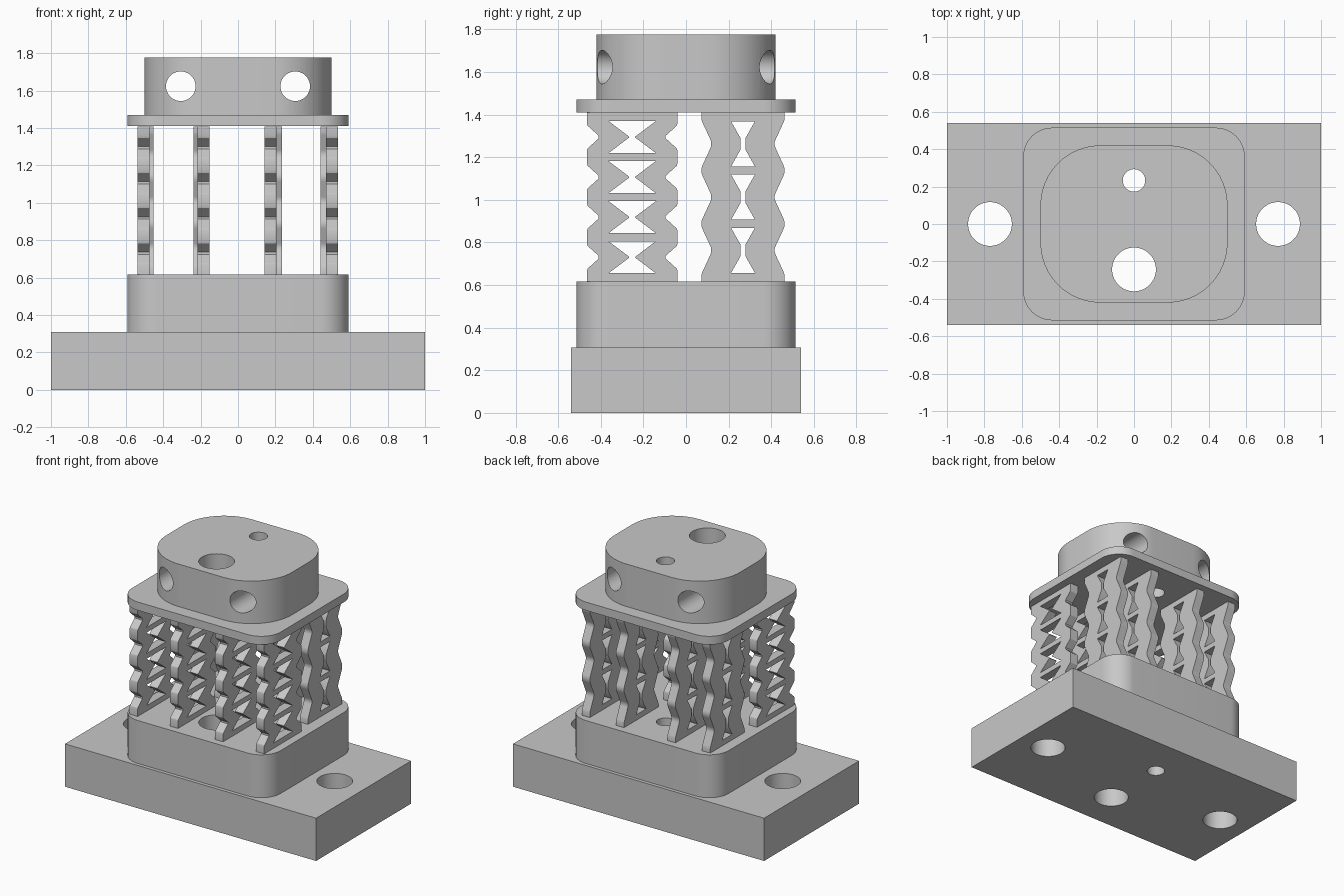
import bpy, bmesh
from math import sin, cos, pi, radians

if "Cube" in bpy.data.objects:
    bpy.data.objects.remove(bpy.data.objects["Cube"])

GREY = (0.58, 0.58, 0.58, 1)
grey = bpy.data.materials.new("plain grey")
grey.use_nodes = True
grey.diffuse_color = GREY
grey.node_tree.nodes["Principled BSDF"].inputs["Base Color"].default_value = GREY


def circle(x, y, r, n=64):
    return [(x + r * cos(2 * pi * i / n), y + r * sin(2 * pi * i / n)) for i in range(n)]


def rounded(hx, hy, r, n=16):
    pts = []
    for k, (sx, sy) in enumerate([(1, 1), (-1, 1), (-1, -1), (1, -1)]):
        for i in range(n + 1):
            a = (k + i / n) * pi / 2
            pts.append((sx * (hx - r) + r * cos(a), sy * (hy - r) + r * sin(a)))
    return pts


def prism(name, loops, depth, loc, rot=(0, 0, 0)):
    """Extrude an outline with holes, centred on loc."""
    curve = bpy.data.curves.new(name, 'CURVE')
    curve.dimensions = '2D'
    curve.fill_mode = 'BOTH'
    curve.extrude = depth / 2
    for loop in loops:
        s = curve.splines.new('POLY')
        s.points.add(len(loop) - 1)
        for p, (x, y) in zip(s.points, loop):
            p.co = (x, y, 0, 1)
        s.use_cyclic_u = True
    tmp = bpy.data.objects.new(name + "_outline", curve)
    bpy.context.collection.objects.link(tmp)
    dg = bpy.context.evaluated_depsgraph_get()
    mesh = bpy.data.meshes.new_from_object(tmp.evaluated_get(dg))
    bpy.data.objects.remove(tmp)
    bm = bmesh.new()
    bm.from_mesh(mesh)
    bmesh.ops.remove_doubles(bm, verts=bm.verts, dist=0.0005)
    bmesh.ops.recalc_face_normals(bm, faces=bm.faces)
    bm.to_mesh(mesh)
    bm.free()
    mesh.materials.clear()
    mesh.materials.append(grey)
    ob = bpy.data.objects.new(name, mesh)
    ob.location = loc
    ob.rotation_euler = rot
    bpy.context.collection.objects.link(ob)
    return ob


def smooth(ob):
    bpy.ops.object.select_all(action='DESELECT')
    ob.select_set(True)
    bpy.context.view_layer.objects.active = ob
    bpy.ops.object.shade_smooth_by_angle(angle=radians(30))


# Solid blocks, all pierced by the same two vertical bores
bores = [circle(0, -0.243, 0.117), circle(0, 0.233, 0.06)]
bolt_holes = [circle(s * 0.77, 0, 0.117) for s in (-1, 1)]
slab = [(-1, -0.54), (1, -0.54), (1, 0.54), (-1, 0.54)]
deck = rounded(0.592, 0.515, 0.155)
smooth(prism("base_slab", [slab] + bores + bolt_holes, 0.308, (0, 0, 0.154)))
smooth(prism("lower_block", [deck] + bores, 0.309, (0, 0, 0.4625)))
smooth(prism("upper_plate", [deck] + bores, 0.06, (0, 0, 1.44)))
cap = prism("top_block", [rounded(0.5, 0.42, 0.32)] + bores, 0.306, (0, 0, 1.623))

# Two horizontal holes through the top block
for s in (-1, 1):
    cutter = prism("hole_cutter", [circle(0, 0, 0.079)], 1.2,
                   (s * 0.306, 0, 1.623), (pi / 2, 0, 0))
    cutter.hide_render = True
    mod = cap.modifiers.new("side_hole", 'BOOLEAN')
    mod.object = cutter
    mod.solver = 'EXACT'
    bpy.context.view_layer.objects.active = cap
    bpy.ops.object.modifier_apply(modifier=mod.name)
    bpy.data.objects.remove(cutter)
smooth(cap)

# Zigzag lattice springs between the block and the plate
HALF = 0.3965
BAR = 0.019


def lattice(cells, pitch, edge, wide, narrow, neck):
    """edge: (half width, height above a cell centre) from the waist to the bulge."""
    centres = [(i - (cells - 1) / 2) * pitch for i in range(cells)]
    side = [(edge[-1][0], -HALF)]
    for c in centres:
        side += [(w, c - h) for w, h in reversed(edge)]
        side += [(w, c + h) for w, h in edge]
    side.append((edge[-1][0], HALF))
    loops = [side + [(-x, z) for x, z in reversed(side)]]
    top = pitch / 2 - BAR
    for c in centres:
        right = [(wide, c - top), (narrow, c - neck), (narrow, c + neck), (wide, c + top)]
        loops.append(right + [(-x, z) for x, z in reversed(right)])
    return loops


front_shape = lattice(4, 0.188, [(0.157, 0.006), (0.2, 0.045), (0.209, 0.053), (0.2125, 0.064)],
                      0.111, 0.014, 0.002)
back_shape = lattice(3, 0.25, [(0.149, 0.008), (0.153, 0.02), (0.19, 0.1), (0.195, 0.115)],
                     0.056, 0.012, 0.028)
stand = (pi / 2, 0, pi / 2)
for i, x in enumerate((-0.506, -0.184, 0.175, 0.502)):
    smooth(prism(f"front_spring_{i + 1}", front_shape, 0.064, (x, -0.2525, 1.0125), stand))
for i, x in enumerate((-0.484, -0.207, 0.202, 0.474)):
    smooth(prism(f"back_spring_{i + 1}", back_shape, 0.064, (x, 0.2675, 1.0125), stand))
